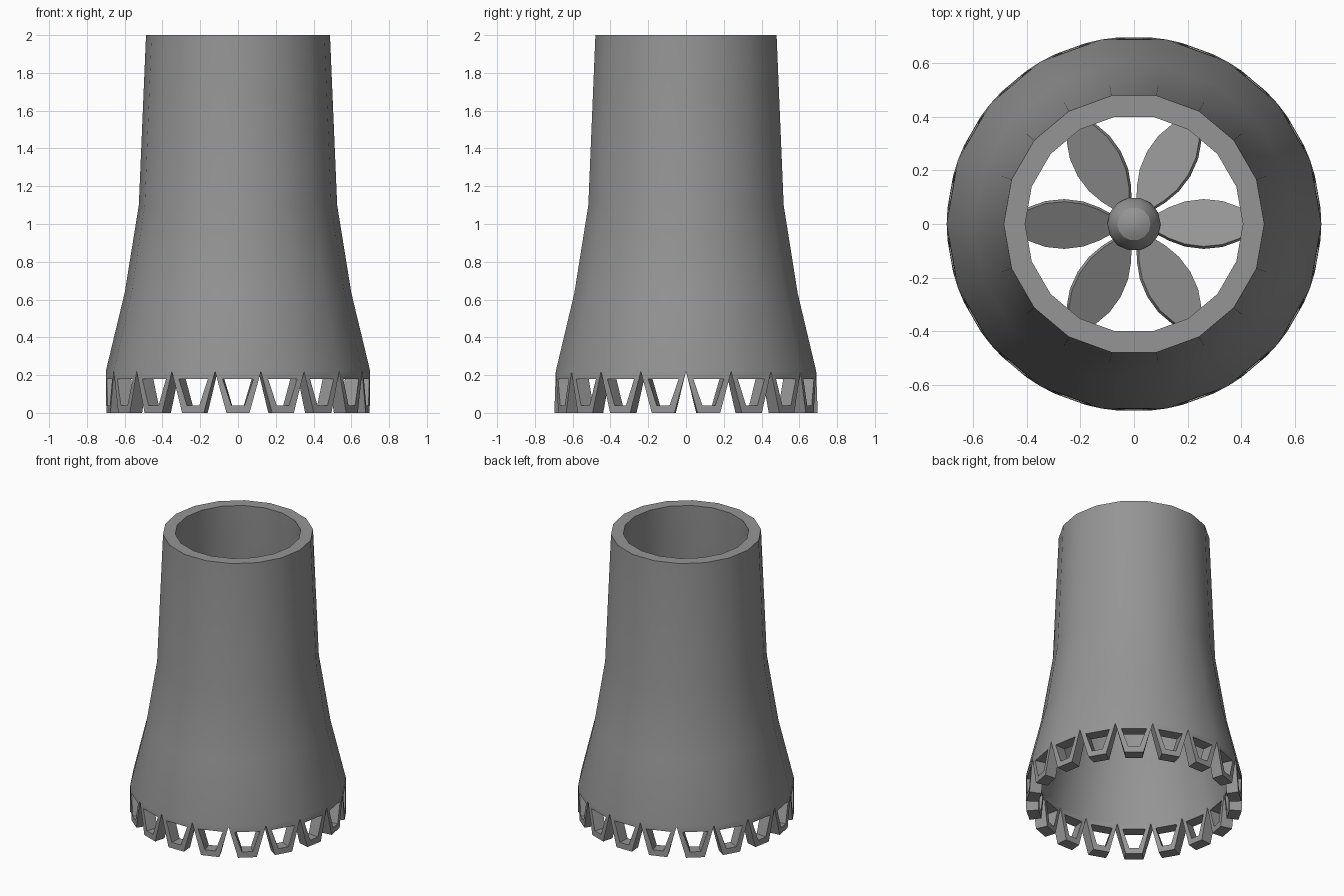
import bpy, bmesh, math
from mathutils import Matrix, Vector

if "Cube" in bpy.data.objects:
    bpy.data.objects.remove(bpy.data.objects["Cube"])

SIDES = 18
STEP = 2 * math.pi / SIDES
WALL = 0.08
FAN_Z = 1.1


def material(name, colour):
    mat = bpy.data.materials.new(name)
    mat.use_nodes = True
    mat.diffuse_color = colour
    mat.node_tree.nodes["Principled BSDF"].inputs["Base Color"].default_value = colour
    return mat


concrete = material("concrete grey", (0.3, 0.3, 0.3, 1))


def finish(bm, name, angle):
    bmesh.ops.remove_doubles(bm, verts=bm.verts, dist=0.0005)
    bmesh.ops.recalc_face_normals(bm, faces=bm.faces)
    mesh = bpy.data.meshes.new(name)
    bm.to_mesh(mesh)
    bm.free()
    mesh.materials.append(concrete)
    obj = bpy.data.objects.new(name, mesh)
    bpy.context.collection.objects.link(obj)
    bpy.ops.object.select_all(action='DESELECT')
    obj.select_set(True)
    bpy.context.view_layer.objects.active = obj
    bpy.ops.object.shade_smooth_by_angle(angle=math.radians(angle))
    return obj


def thicken(bm, offset):
    """Copy the open surface by an offset rule and close its borders."""
    outer = list(bm.faces)
    border = [e for e in bm.edges if e.is_boundary]
    copy = {v: bm.verts.new(offset(v.co)) for v in list(bm.verts)}
    for f in outer:
        bm.faces.new([copy[v] for v in reversed(f.verts)])
    for e in border:
        a, b = e.verts
        bm.faces.new([a, b, copy[b], copy[a]])


# Tower shell: flared wall panels standing on a ring of pierced feet
def wall_inset(co):
    r = math.hypot(co.x, co.y)
    scale = (r - WALL) / r
    return Vector((co.x * scale, co.y * scale, co.z))


profile = [(0.70, 0.22), (0.60, 0.635), (0.525, 1.1), (0.487, 2.0)]
half = STEP / 2
bm = bmesh.new()


def foot_point(x, z):
    return Vector((x, -0.697 + 0.0076 * z / 0.22, z))


apex_x = 0.70 * math.sin(half)
outline = [(-0.061, 0), (0.061, 0), (apex_x, 0.22), (-apex_x, 0.22)]
hole = [(-0.035, 0.04), (0.035, 0.04), (0.082, 0.18), (-0.082, 0.18)]
for i in range(SIDES):
    turn = Matrix.Rotation(i * STEP, 3, 'Z')
    quads = []
    for k in range(4):
        n = (k + 1) % 4
        quads.append([foot_point(*p) for p in (outline[k], outline[n], hole[n], hole[k])])
    for (r0, z0), (r1, z1) in zip(profile, profile[1:]):
        s, c = math.sin(half), math.cos(half)
        quads.append([Vector((-r0 * s, -r0 * c, z0)), Vector((r0 * s, -r0 * c, z0)),
                      Vector((r1 * s, -r1 * c, z1)), Vector((-r1 * s, -r1 * c, z1))])
    for q in quads:
        bm.faces.new([bm.verts.new(turn @ p) for p in q])
bmesh.ops.remove_doubles(bm, verts=bm.verts, dist=0.0005)
thicken(bm, wall_inset)
finish(bm, "tower_shell", 30)

# Fan hub: faceted drum with a domed nose
hub_profile = [(0, -0.1), (0.1, -0.1), (0.1, 0.03), (0.088, 0.07),
               (0.062, 0.11), (0.035, 0.122), (0, 0.128)]
bm = bmesh.new()
verts = [bm.verts.new((r, 0, FAN_Z + z)) for r, z in hub_profile]
edges = [bm.edges.new(pair) for pair in zip(verts, verts[1:])]
bmesh.ops.spin(bm, geom=verts + edges, cent=(0, 0, 0), axis=(0, 0, 1),
               angle=2 * math.pi, steps=14)
finish(bm, "fan_hub", 30)

# Fan blades: pitched leaf-shaped plates
blade_profile = [(0.08, 0.035), (0.13, 0.065), (0.19, 0.09), (0.26, 0.1),
                 (0.33, 0.092), (0.39, 0.068), (0.435, 0.04)]
pitch = Matrix.Rotation(math.radians(-28), 3, 'X')
for i in range(6):
    bm = bmesh.new()
    turn = Matrix.Rotation(i * math.pi / 3, 3, 'Z') @ pitch
    leaf = [(x, -w) for x, w in blade_profile] + [(x, w) for x, w in reversed(blade_profile)]
    bm.faces.new([bm.verts.new((x, y, 0.01)) for x, y in leaf])
    thicken(bm, lambda co: co - Vector((0, 0, 0.02)))
    for v in bm.verts:
        v.co = turn @ v.co + Vector((0, 0, FAN_Z))
    finish(bm, f"fan_blade_{i + 1}", 20)
